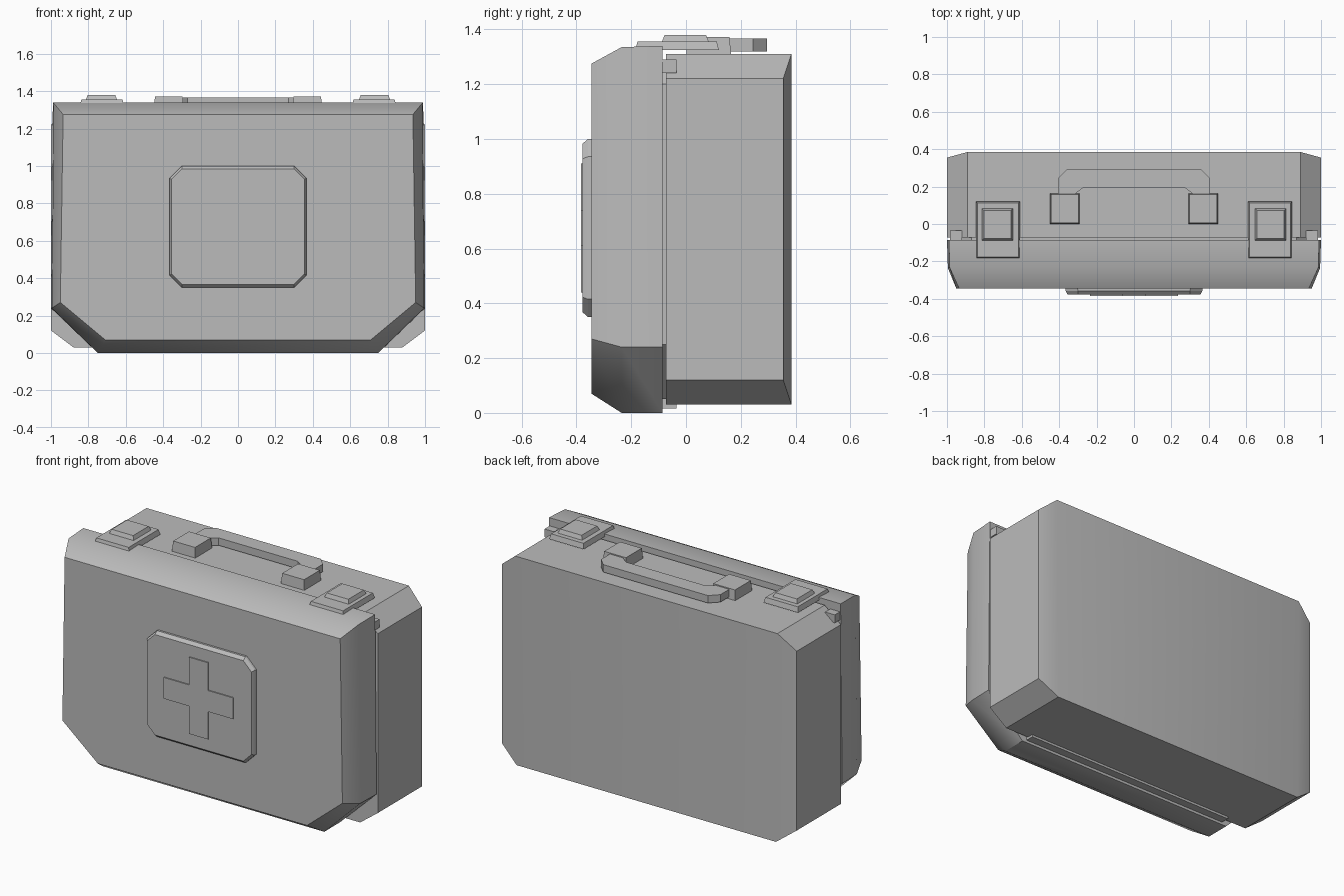
import bpy, bmesh, math
from mathutils import Matrix

if "Cube" in bpy.data.objects:
    bpy.data.objects.remove(bpy.data.objects["Cube"])

grey = bpy.data.materials.new("case grey")
grey.use_nodes = True
grey.diffuse_color = (0.5, 0.5, 0.5, 1)
grey.node_tree.nodes["Principled BSDF"].inputs["Base Color"].default_value = (0.5, 0.5, 0.5, 1)


def loft(name, rings, cap_end=None, angle=36):
    """Skin closed rings of points; cap_end optionally splits the last cap into faces."""
    bm = bmesh.new()
    loops = [[bm.verts.new(p) for p in ring] for ring in rings]
    for a, b in zip(loops, loops[1:]):
        for i in range(len(a)):
            j = (i + 1) % len(a)
            bm.faces.new((a[i], a[j], b[j], b[i]))
    bm.faces.new(loops[0])
    for idx in cap_end or [range(len(loops[-1]))]:
        bm.faces.new([loops[-1][i] for i in idx])
    bmesh.ops.recalc_face_normals(bm, faces=bm.faces)
    mesh = bpy.data.meshes.new(name)
    bm.to_mesh(mesh)
    bm.free()
    mesh.materials.append(grey)
    obj = bpy.data.objects.new(name, mesh)
    bpy.context.collection.objects.link(obj)
    bpy.ops.object.select_all(action='DESELECT')
    obj.select_set(True)
    bpy.context.view_layer.objects.active = obj
    bpy.ops.object.shade_smooth_by_angle(angle=math.radians(angle))
    return obj


def mirror_outline(half):
    """Close a right-hand outline by reflecting it across x = 0."""
    return half + [(-x, z) for x, z in reversed(half)]


def at_y(outline, y):
    return [(x, y, z) for x, z in outline]


def block(name, x, y, z, taper=0.0):
    """Box from ranges, with its top pulled in by taper."""
    def ring(t, h):
        return [(x[0] + t, y[0] + t, h), (x[1] - t, y[0] + t, h),
                (x[1] - t, y[1] - t, h), (x[0] + t, y[1] - t, h)]
    return loft(name, [ring(0, z[0]), ring(taper, z[1])])


def pair(make, name, x, *args, **kw):
    """A part on each side of the model."""
    make("left_" + name, x, *args, **kw)
    make("right_" + name, (-x[1], -x[0]), *args, **kw)


# Front shell, with large lower corner cuts and a rounded front rim
rim = mirror_outline([(0.75, 0.0), (1.0, 0.24), (0.99, 1.34)])
shoulder = mirror_outline([(0.75, 0.0), (0.995, 0.24), (0.985, 1.335)])
face = mirror_outline([(0.71, 0.07), (0.95, 0.27), (0.935, 1.275)])
loft("front_shell", [at_y(rim, -0.085), at_y(shoulder, -0.235), at_y(face, -0.345)])

# Back shell, its rear face easing forward along both sides
body = mirror_outline([(0.88, 0.03), (1.0, 0.12), (1.0, 1.22), (0.89, 1.31)])
rear = [(x, 0.355 if abs(x) > 0.95 else 0.385, z) for x, z in body]
loft("back_shell", [at_y(body, -0.073), rear],
     cap_end=[(0, 1, 2, 3), (0, 3, 4, 7), (4, 5, 6, 7)])

# Recessed seam between the shells, and the bottom hinge rib
seam = mirror_outline([(0.75, 0.05), (0.96, 0.25), (0.96, 1.2), (0.87, 1.29)])
loft("seam_core", [at_y(seam, -0.1), at_y(seam, -0.05)])
block("hinge_rib", (-0.72, 0.72), (-0.095, -0.035), (0.016, 0.06))
pair(block, "seam_tab", (0.92, 0.985), (-0.09, -0.035), (1.24, 1.29))


# Badge plate with cut corners and a raised cross
def badge_outline(w, h, cut):
    half = [(w - cut, -h), (w, cut - h), (w, h - cut), (w - cut, h)]
    return [(x, z + 0.675) for x, z in mirror_outline(half)]


loft("badge_plate", [at_y(badge_outline(0.367, 0.325, 0.065), -0.34),
                     at_y(badge_outline(0.365, 0.325, 0.065), -0.358),
                     at_y(badge_outline(0.355, 0.308, 0.055), -0.377)], angle=25)
a, b = 0.065, 0.235
cross = [(a, -b), (a, -a), (b, -a), (b, a), (a, a), (a, b)]
cross = [(x, z + 0.675) for x, z in mirror_outline(cross)]
loft("badge_cross", [at_y(cross, -0.375), at_y(cross, -0.384)])

# Latches: a thin plate bridging the seam, with a raised button
pair(block, "latch_plate", (0.61, 0.845), (-0.185, 0.12), (1.325, 1.356), taper=0.008)
pair(block, "latch_button", (0.645, 0.815), (-0.09, 0.085), (1.35, 1.38), taper=0.012)

# Carry handle folded flat toward the rear
pair(block, "handle_mount", (0.29, 0.45), (0.0, 0.165), (1.3, 1.372), taper=0.006)
outer = [(0.405, 0.1), (0.405, 0.245), (0.355, 0.295)]
inner = [(0.27, 0.195), (0.31, 0.165), (0.32, 0.1)]
grip = outer + [(-x, y) for x, y in reversed(outer)]
grip += [(-x, y) for x, y in reversed(inner)] + inner
loft("handle_grip", [[(x, y, h) for x, y in grip] for h in (1.32, 1.366)])
